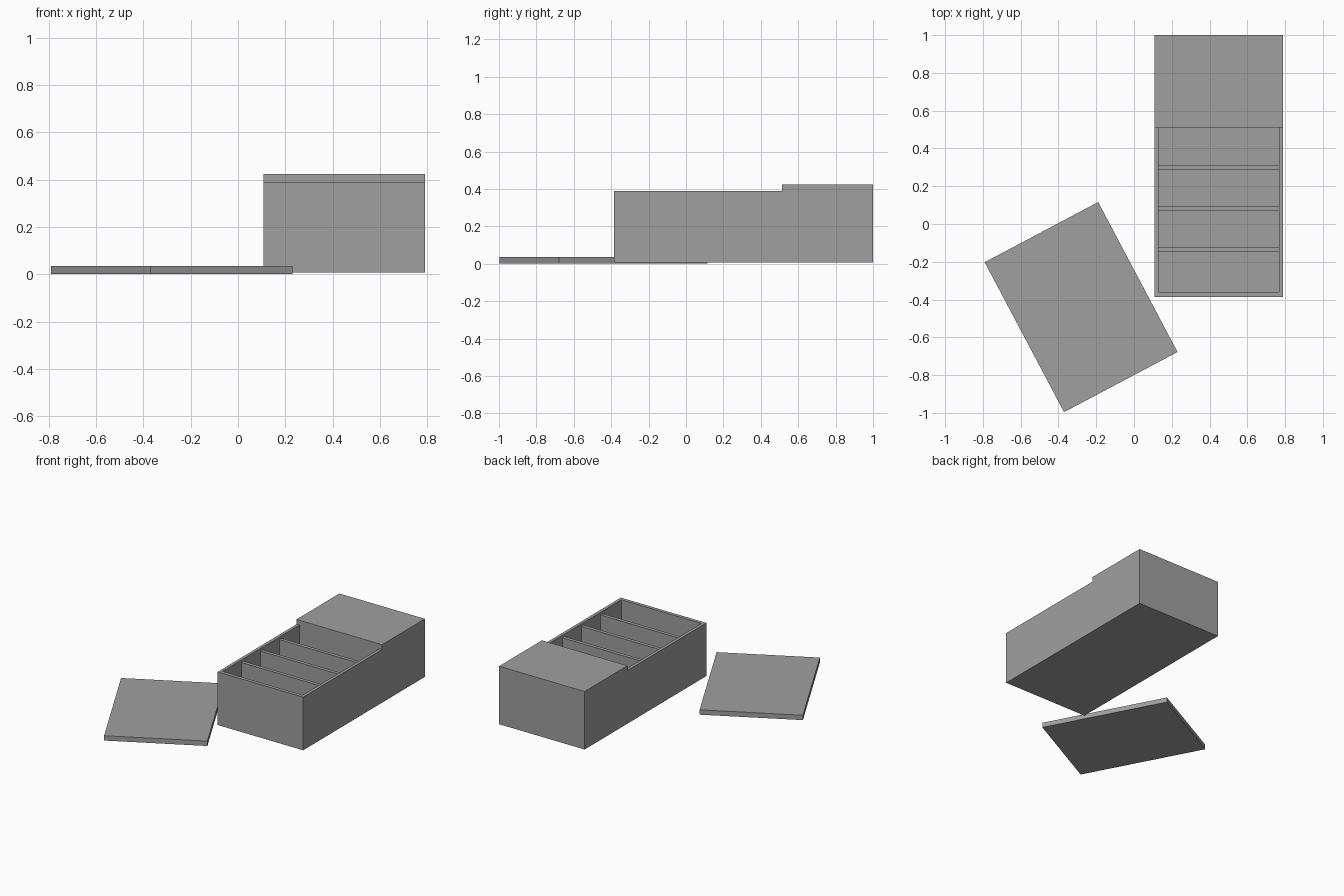
import bpy
import math

cube = bpy.data.objects.get("Cube")
if cube:
    bpy.data.objects.remove(cube, do_unlink=True)

grey = bpy.data.materials.new("matte grey")
grey.use_nodes = True
colour = (0.35, 0.35, 0.35, 1)
grey.diffuse_color = colour
grey.node_tree.nodes["Principled BSDF"].inputs["Base Color"].default_value = colour


def box(name, x, y, z, turn=0):
    """Box spanning the given (low, high) ranges, turned about z."""
    spans = (x, y, z)
    bpy.ops.mesh.primitive_cube_add(size=1, location=[sum(s) / 2 for s in spans])
    ob = bpy.context.object
    ob.name = name
    ob.scale = [s[1] - s[0] for s in spans]
    ob.rotation_euler.z = turn
    ob.data.materials.append(grey)
    return ob


LEFT, RIGHT = 0.79, 0.108
FRONT, STEP, BACK = -0.386, 0.512, 1.0
BASE, RIM, TOP = 0.007, 0.39, 0.425
WALL = 0.022

# Tray body with the raised, closed rear section
tray = box("tray_body", (RIGHT, LEFT), (FRONT, BACK), (BASE, RIM))
cover = box("rear_cover", (RIGHT, LEFT), (STEP, BACK), (RIM - 0.05, TOP))

# Open compartment cut from the tray
cutter = box("compartment_cutter", (RIGHT + WALL, LEFT - WALL),
             (FRONT + 0.025, STEP), (BASE + WALL, TOP + 0.1))
cutter.hide_render = True
cutter.hide_set(True)

for part, operation, other in ((tray, 'UNION', cover), (tray, 'DIFFERENCE', cutter)):
    mod = part.modifiers.new(operation.lower(), 'BOOLEAN')
    mod.operation = operation
    mod.object = other
    mod.solver = 'EXACT'
    bpy.context.view_layer.objects.active = part
    bpy.ops.object.modifier_apply(modifier=mod.name)
for helper in (cover, cutter):
    bpy.data.objects.remove(helper, do_unlink=True)

# Dividers, slightly lower than the rim
for i in range(3):
    y = -0.147 + i * 0.216
    box(f"divider_{i + 1}", (RIGHT + WALL - 0.005, LEFT - WALL + 0.005),
        (y, y + 0.025), (BASE + 0.01, 0.372))

# Loose lid lying beside the tray
cx, cy = -0.28, -0.44
box("loose_lid", (cx - 0.34, cx + 0.34), (cy - 0.449, cy + 0.449),
    (0, 0.035), math.radians(27.9))
